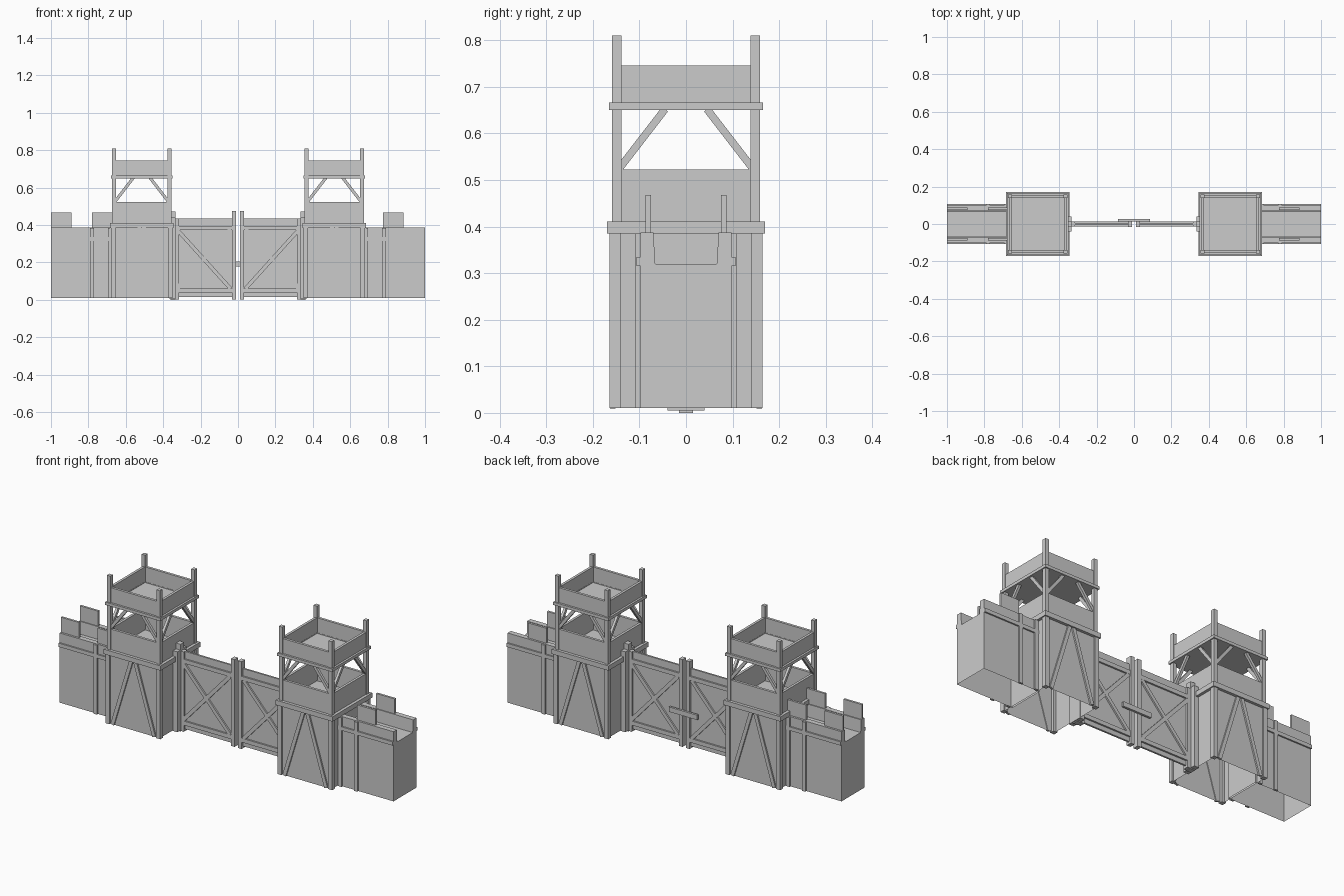
import bpy, bmesh, math
from mathutils import Vector, Matrix

if "Cube" in bpy.data.objects:
    bpy.data.objects.remove(bpy.data.objects["Cube"])


def finish(name, bm):
    bmesh.ops.recalc_face_normals(bm, faces=bm.faces)
    me = bpy.data.meshes.new(name)
    bm.to_mesh(me)
    bm.free()
    ob = bpy.data.objects.new(name, me)
    bpy.context.collection.objects.link(ob)
    return ob


def box(bm, x0, x1, y0, y1, z0, z1, open_bottom=False):
    m = Matrix.Translation(((x0 + x1) / 2, (y0 + y1) / 2, (z0 + z1) / 2)) @ \
        Matrix.Diagonal((abs(x1 - x0), abs(y1 - y0), z1 - z0, 1))
    vs = bmesh.ops.create_cube(bm, size=1, matrix=m)["verts"]
    if open_bottom:
        fs = [f for f in {f for v in vs for f in v.link_faces}
              if all(abs(v.co.z - z0) < 1e-5 for v in f.verts)]
        bmesh.ops.delete(bm, geom=fs, context='FACES_ONLY')


def beam(bm, p, q, width, depth, normal):
    """Square beam from p to q; depth is measured along normal."""
    p, q, n = Vector(p), Vector(q), Vector(normal)
    d = q - p
    u = d.normalized()
    s = n.cross(u)
    rot = Matrix((s, n, u)).transposed().to_4x4()
    m = Matrix.Translation((p + q) / 2) @ rot @ Matrix.Diagonal((width, depth, d.length, 1))
    bmesh.ops.create_cube(bm, size=1, matrix=m)


def ring(bm, cx, r, t, z0, z1):
    """Four thin boards around a square."""
    for s in (-1, 1):
        box(bm, cx - r, cx + r, s * r, s * (r - t), z0, z1)
        box(bm, cx + s * r, cx + s * (r - t), -r + t, r - t, z0, z1)


def tower(cx, side):
    # lower shell, open underneath
    bm = bmesh.new()
    box(bm, cx - .155, cx + .155, -.155, .155, .01, .405, True)
    finish(side + "_tower_base", bm)
    # corner posts, low and high
    bm = bmesh.new()
    for sx in (-1, 1):
        for sy in (-1, 1):
            box(bm, cx + sx * .14, cx + sx * .164, sy * .14, sy * .164, .01, .39)
            box(bm, cx + sx * .138, cx + sx * .159, sy * .138, sy * .159, .41, .81)
    finish(side + "_tower_posts", bm)
    # leaning braces on front and back
    bm = bmesh.new()
    for sy in (-1, 1):
        for sx in (-1, 1):
            beam(bm, (cx + sx * .125, sy * .157, .012), (cx + sx * .012, sy * .157, .386),
                 .02, .012, (0, 1, 0))
    finish(side + "_tower_base_braces", bm)
    # horizontal bands
    bm = bmesh.new()
    ring(bm, cx, .17, .03, .385, .411)
    ring(bm, cx, .165, .026, .65, .666)
    finish(side + "_tower_bands", bm)
    # guard boards and parapet
    bm = bmesh.new()
    ring(bm, cx, .154, .014, .41, .522)
    ring(bm, cx, .154, .014, .665, .746)
    finish(side + "_tower_boards", bm)
    # upper floor
    bm = bmesh.new()
    box(bm, cx - .145, cx + .145, -.145, .145, .65, .662)
    finish(side + "_tower_upper_floor", bm)
    # knee braces under the upper floor
    bm = bmesh.new()
    for a in (-1, 1):
        for b in (-1, 1):
            beam(bm, (cx + a * .143, b * .148, .525), (cx + a * .045, b * .148, .652),
                 .016, .014, (0, 1, 0))
            beam(bm, (cx + b * .148, a * .143, .525), (cx + b * .148, a * .045, .652),
                 .016, .014, (1, 0, 0))
    finish(side + "_tower_knee_braces", bm)


def wall(side, x0, x1, merlons, posts):
    # body with sunken walkway, open underneath
    prof = [(-.098, .01), (-.098, .387), (-.07, .387), (-.066, .32),
            (.066, .32), (.07, .387), (.098, .387), (.098, .01)]
    bm = bmesh.new()
    a = [bm.verts.new((x0, y, z)) for y, z in prof]
    b = [bm.verts.new((x1, y, z)) for y, z in prof]
    for i in range(len(prof) - 1):
        bm.faces.new((a[i], a[i + 1], b[i + 1], b[i]))
    bm.faces.new(a)
    bm.faces.new(b[::-1])
    finish(side + "_wall", bm)
    # merlons, rails and posts on both faces
    bm = bmesh.new()
    for s in (-1, 1):
        for m0, m1 in merlons:
            box(bm, m0, m1, s * .075, s * .087, .38, .468)
    finish(side + "_wall_merlons", bm)
    bm = bmesh.new()
    for s in (-1, 1):
        box(bm, x0, x1, s * .096, s * .106, .315, .335)
        for p in posts:
            box(bm, p - .01, p + .01, s * .096, s * .108, .01, .385)
    finish(side + "_wall_rails", bm)


def door(s, side):
    # plank panel
    bm = bmesh.new()
    box(bm, s * .025, s * .34, -.005, .005, .015, .435)
    finish(side + "_door_panel", bm)
    # frame and cross braces on both faces
    bm = bmesh.new()
    for f in (-1, 1):
        y = f * .009
        for z in (.05, .385):
            box(bm, s * .03, s * .335, f * .004, f * .014, z - .011, z + .011)
        beam(bm, (s * .04, y, .06), (s * .325, y, .375), .02, .009, (0, 1, 0))
        beam(bm, (s * .04, y, .375), (s * .325, y, .06), .02, .008, (0, 1, 0))
    finish(side + "_door_frame", bm)
    # meeting stile and hinge posts
    bm = bmesh.new()
    box(bm, s * .01, s * .032, -.015, .015, .003, .475)
    box(bm, s * .315, s * .335, -.014, .014, .003, .435)
    finish(side + "_door_stiles", bm)
    bm = bmesh.new()
    box(bm, s * .333, s * .36, -.015, .015, 0, .472)
    box(bm, s * .335, s * .365, -.04, .04, .005, .44)
    finish(side + "_gate_post", bm)


for s, side in ((-1, "left"), (1, "right")):
    tower(s * .515, side)
    door(s, side)

# the merlon rhythm runs on through the gate, so the two walls differ
wall("left", -1, -.66, [(-1, -.89), (-.78, -.67)], [-.78, -.685])
wall("right", .66, 1, [(.775, .885)], [.685, .78])

# locking bar at the back
bm = bmesh.new()
box(bm, -.085, .085, .014, .026, .178, .204)
finish("locking_bar", bm)
